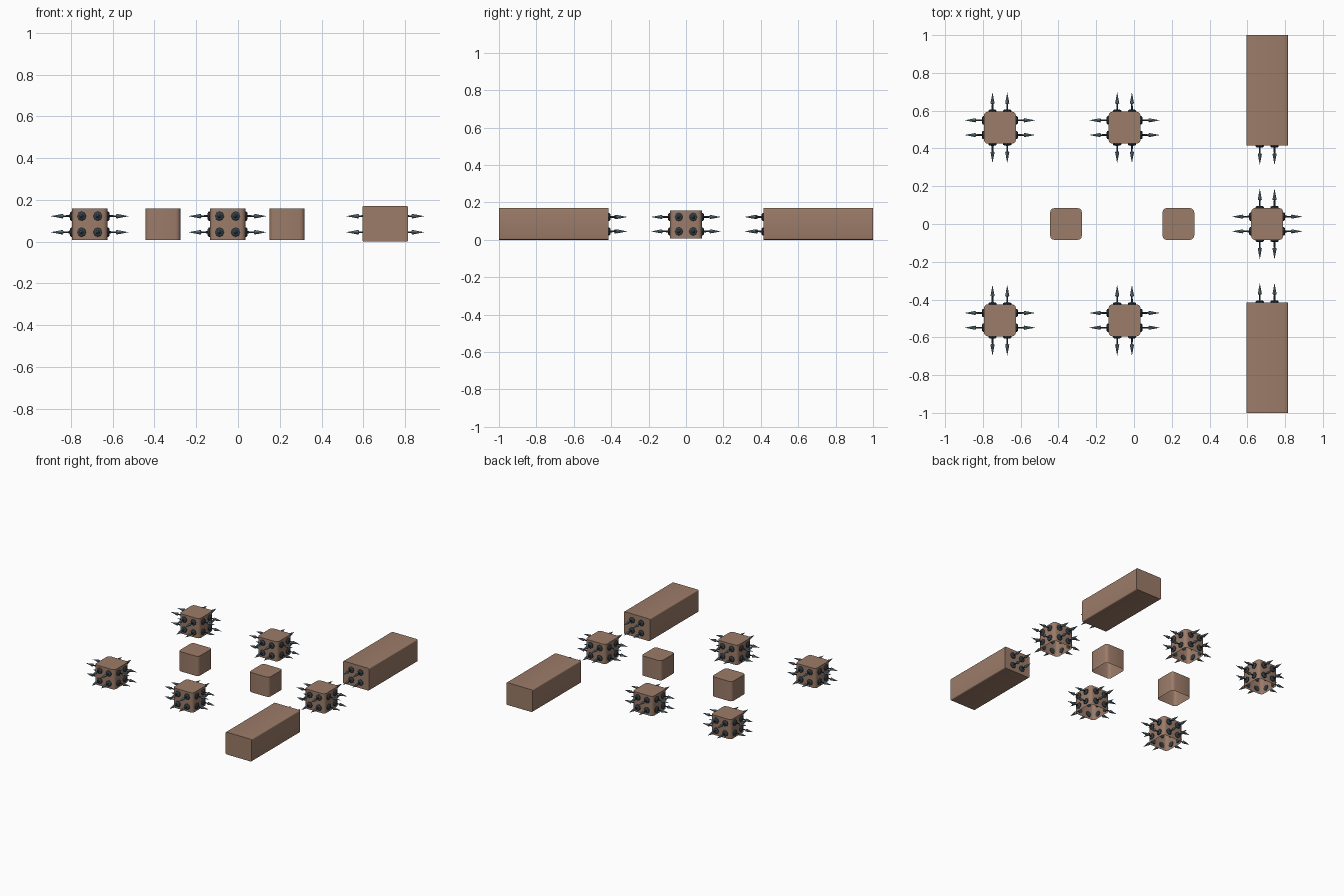
import bpy, bmesh, math
from mathutils import Vector, Matrix

if "Cube" in bpy.data.objects:
    bpy.data.objects.remove(bpy.data.objects["Cube"])


def material(name, rgb):
    m = bpy.data.materials.new(name)
    m.diffuse_color = (*rgb, 1)
    m.use_nodes = True
    m.node_tree.nodes["Principled BSDF"].inputs["Base Color"].default_value = m.diffuse_color
    return m


WOOD = material("brown wood", (0.33, 0.20, 0.14))
IRON = material("dark iron", (0.035, 0.05, 0.065))
STEEL = material("blue grey steel", (0.16, 0.24, 0.29))


def finish(bm, name, mats, angle=35):
    bmesh.ops.recalc_face_normals(bm, faces=bm.faces)
    me = bpy.data.meshes.new(name)
    bm.to_mesh(me)
    bm.free()
    for m in mats:
        me.materials.append(m)
    ob = bpy.data.objects.new(name, me)
    bpy.context.collection.objects.link(ob)
    bpy.ops.object.select_all(action='DESELECT')
    bpy.context.view_layer.objects.active = ob
    ob.select_set(True)
    bpy.ops.object.shade_smooth_by_angle(angle=math.radians(angle))
    return ob


def block(name, centre, size, axis, bevel, open_bottom=False):
    """Box whose edges along one axis are rounded."""
    bm = bmesh.new()
    bmesh.ops.create_cube(bm, size=1, matrix=Matrix.Translation(centre) @ Matrix.Diagonal((*size, 1)))
    edges = [e for e in bm.edges
             if abs((e.verts[0].co - e.verts[1].co).normalized()[axis]) > 0.9]
    bmesh.ops.bevel(bm, geom=edges, offset=bevel, segments=3, profile=0.5, affect='EDGES')
    if open_bottom:
        bm.normal_update()
        low = [f for f in bm.faces if f.normal.z < -0.9]
        bmesh.ops.delete(bm, geom=low, context='FACES')
    return finish(bm, name, [WOOD])


# Spike lathe profile: (radius, distance from wall, material of the ring below)
PROFILE = [(0.022, -0.004, 0), (0.022, 0.005, 0), (0.016, 0.010, 0), (0.005, 0.011, 0),
           (0.004, 0.040, 0), (0.011, 0.044, 1), (0.0005, 0.100, 1)]
SIDES = 8


def add_spike(bm, base, direction):
    rot = Vector(direction).to_track_quat('Z', 'Y').to_matrix()
    rings = [[bm.verts.new(base + rot @ Vector((r * math.cos(a), r * math.sin(a), h)))
              for a in (2 * math.pi * i / SIDES for i in range(SIDES))]
             for r, h, _ in PROFILE]
    for k in range(1, len(rings)):
        for i in range(SIDES):
            j = (i + 1) % SIDES
            f = bm.faces.new((rings[k-1][i], rings[k-1][j], rings[k][j], rings[k][i]))
            f.material_index = PROFILE[k][2]
    bm.faces.new(rings[-1]).material_index = 1
    bm.faces.new(rings[0])


def spikes(name, walls):
    """Two by two spikes on each wall, given as (wall centre, outward direction)."""
    bm = bmesh.new()
    for centre, d in walls:
        side = Vector((-d[1], d[0], 0))
        for s in (-0.039, 0.039):
            for z in (0.045, 0.122):
                add_spike(bm, Vector((centre[0], centre[1], z)) + side * s, d)
    finish(bm, name, [IRON, STEEL])


# Spiked cubes
H = 0.085
for n, (x, y) in enumerate([(-0.71, 0.51), (-0.71, -0.51), (-0.05, 0.51), (-0.05, -0.51), (0.705, 0)]):
    block(f"spiked_cube_{n}", (x, y, 0.083), (2 * H, 2 * H, 0.15), 2, 0.022, True)
    spikes(f"cube_spikes_{n}", [((x + H * dx, y + H * dy), (dx, dy, 0))
                                for dx, dy in ((1, 0), (-1, 0), (0, 1), (0, -1))])

# Plain cubes
for n, x in enumerate((-0.36, 0.235)):
    block(f"plain_cube_{n}", (x, 0, 0.083), (0.168, 0.168, 0.15), 2, 0.022, True)

# Long beams with spikes on their inner ends
for n, s in enumerate((1, -1)):
    block(f"long_beam_{n}", (0.705, s * 0.7075, 0.085), (0.22, 0.585, 0.17), 1, 0.008)
    spikes(f"beam_spikes_{n}", [((0.705, s * 0.415), (0, -s, 0))])
